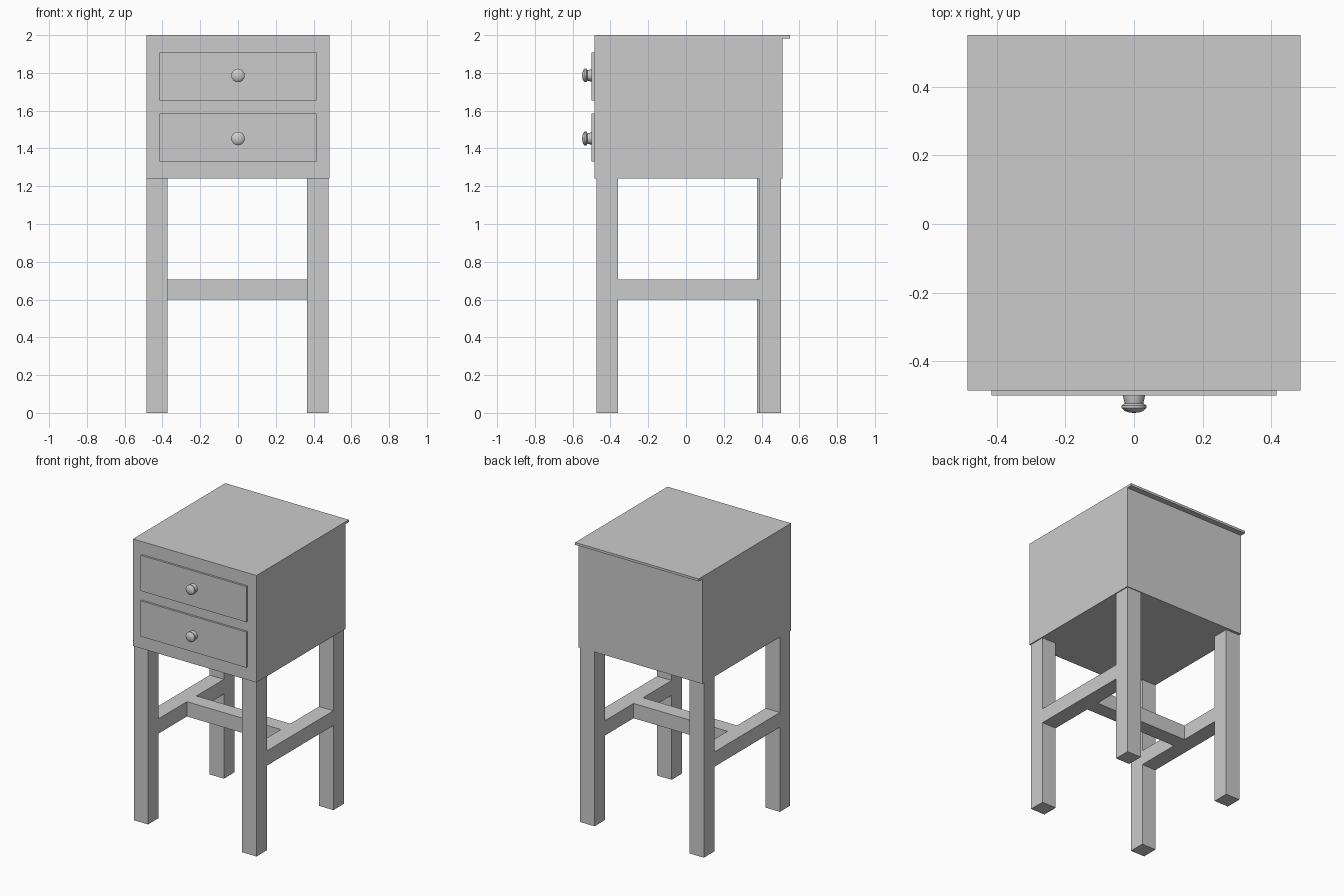
import bpy, bmesh, math

if "Cube" in bpy.data.objects:
    bpy.data.objects.remove(bpy.data.objects["Cube"])


def box(name, x0, x1, y0, y1, z0, z1):
    bm = bmesh.new()
    bmesh.ops.create_cube(bm, size=1)
    for v in bm.verts:
        v.co.x = x1 if v.co.x > 0 else x0
        v.co.y = y1 if v.co.y > 0 else y0
        v.co.z = z1 if v.co.z > 0 else z0
    return finish(name, bm)


def finish(name, bm):
    mesh = bpy.data.meshes.new(name)
    bm.to_mesh(mesh)
    bm.free()
    ob = bpy.data.objects.new(name, mesh)
    bpy.context.collection.objects.link(ob)
    return ob


def knob(name, z, sides=16):
    # turned profile: (radius, y), spun around the y axis
    profile = [(0, -0.498), (0.032, -0.498), (0.031, -0.507), (0.027, -0.522),
               (0.036, -0.528), (0.036, -0.536), (0.028, -0.544),
               (0.014, -0.549), (0, -0.55)]
    bm = bmesh.new()
    verts = [bm.verts.new((r, y, z)) for r, y in profile]
    edges = [bm.edges.new(pair) for pair in zip(verts, verts[1:])]
    bmesh.ops.spin(bm, geom=verts + edges, cent=(0, 0, z), axis=(0, 1, 0),
                   angle=math.tau, steps=sides)
    bmesh.ops.remove_doubles(bm, verts=bm.verts, dist=0.0005)
    bmesh.ops.recalc_face_normals(bm, faces=bm.faces)
    ob = finish(name, bm)
    bpy.context.view_layer.objects.active = ob
    ob.select_set(True)
    bpy.ops.object.shade_smooth_by_angle(angle=math.radians(30))
    ob.select_set(False)


# cabinet and the thin lip of its top at the back
box("cabinet", -0.485, 0.485, -0.485, 0.51, 1.24, 2.0)
box("top_back_lip", -0.485, 0.485, 0.51, 0.55, 1.983, 2.0)

# drawer fronts with knobs
for label, z0, z1 in (("upper", 1.655, 1.908), ("lower", 1.332, 1.585)):
    box(label + "_drawer", -0.415, 0.415, -0.499, -0.485, z0, z1)
    knob(label + "_knob", (z0 + z1) / 2 + (0.005 if label == "upper" else -0.006))

# legs and side stretchers
for side, x0, x1, back in (("left", -0.485, -0.373, 0.375),
                           ("right", 0.365, 0.478, 0.387)):
    box(side + "_front_leg", x0, x1, -0.475, -0.36, 0, 1.24)
    box(side + "_back_leg", x0, x1, back, back + 0.117, 0, 1.24)
    box(side + "_stretcher", x0, x1, -0.36, back, 0.6, 0.705)

# cross stretcher between the side stretchers
box("cross_stretcher", -0.373, 0.365, -0.04, 0.067, 0.6, 0.705)
